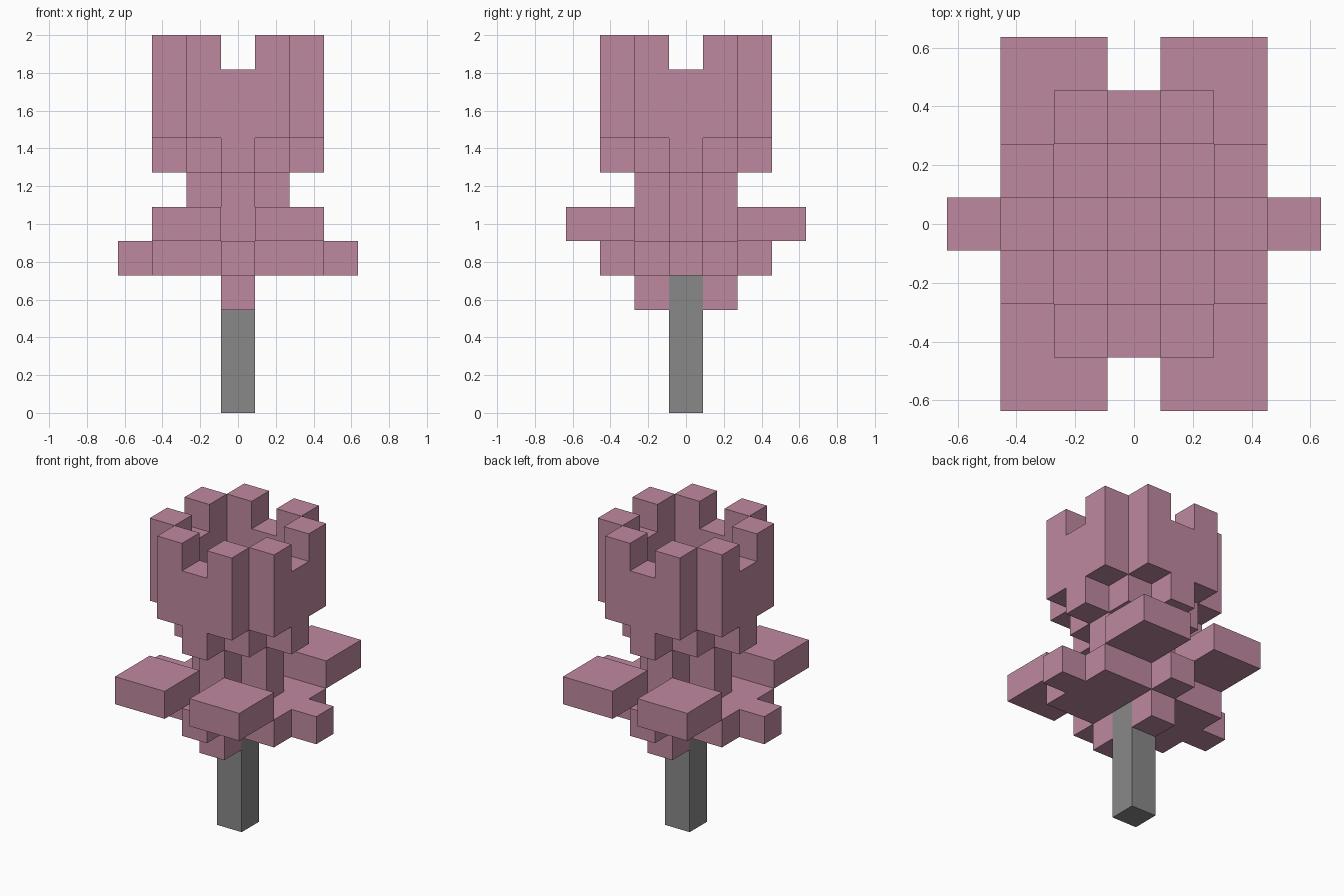
import bpy
import bmesh
from mathutils import Vector

UNIT = 2 / 11

cube = bpy.data.objects.get("Cube")
if cube:
    bpy.data.objects.remove(cube, do_unlink=True)


def make_material(name, color):
    mat = bpy.data.materials.new(name)
    mat.use_nodes = True
    mat.diffuse_color = color
    mat.node_tree.nodes["Principled BSDF"].inputs["Base Color"].default_value = color
    return mat


pink = make_material("dusty_pink", (0.52, 0.25, 0.35, 1))
grey = make_material("trunk_grey", (0.25, 0.25, 0.25, 1))


def block(xs, ys, zs):
    """Set of grid cells filling inclusive ranges."""
    return {(x, y, z)
            for x in range(xs[0], xs[1] + 1)
            for y in range(ys[0], ys[1] + 1)
            for z in range(zs[0], zs[1] + 1)}


def mirrored(cells):
    """Repeat cells across both vertical planes."""
    return {(x * sx, y * sy, z) for x, y, z in cells for sx in (1, -1) for sy in (1, -1)}


def swapped(cells):
    """Add the same cells with x and y exchanged."""
    return cells | {(y, x, z) for x, y, z in cells}


# Square trunk
trunk = block((0, 0), (0, 0), (0, 3))

# Small leaves beside the trunk top
lower_leaves = mirrored(block((0, 0), (1, 1), (3, 3)))

# Flat base of the flower with four short tips
leaf_base = block((-2, 2), (-1, 1), (4, 4))
leaf_base |= mirrored({(0, 2, 4), (3, 0, 4)})

# Four square outer leaves
outer_leaves = mirrored(block((1, 2), (2, 3), (5, 5)))

# Hollow cross-shaped neck
neck = mirrored(swapped(block((0, 0), (1, 1), (5, 6))))

# Stepped bottom of the cup
cup_bottom = mirrored(swapped({(1, 1, 7), (0, 2, 7)}))

# Cup walls with tall petals and lower gaps between them
petals = mirrored(swapped(block((1, 1), (2, 2), (8, 10))))
cup_walls = mirrored(swapped(block((0, 0), (2, 2), (8, 9))))

parts = {
    "trunk": (trunk, grey),
    "lower_leaves": (lower_leaves, pink),
    "leaf_base": (leaf_base, pink),
    "outer_leaves": (outer_leaves, pink),
    "neck": (neck, pink),
    "cup_bottom": (cup_bottom, pink),
    "petal_cup": (petals | cup_walls, pink),
}
filled = set().union(*(cells for cells, _ in parts.values()))


def build(name, cells, mat):
    """Mesh the exposed sides of the cells."""
    bm = bmesh.new()
    for cell in sorted(cells):
        center = Vector(cell) + Vector((0, 0, 0.5))
        for axis in range(3):
            for sign in (1, -1):
                normal = Vector((0, 0, 0))
                normal[axis] = sign
                neighbour = tuple(int(c + n) for c, n in zip(cell, normal))
                if neighbour in filled:
                    continue
                u = Vector((0, 0, 0))
                u[(axis + 1) % 3] = 0.5
                v = normal.cross(u)
                mid = center + normal / 2
                corners = (mid - u - v, mid + u - v, mid + u + v, mid - u + v)
                bm.faces.new([bm.verts.new(p * UNIT) for p in corners])
    bmesh.ops.remove_doubles(bm, verts=bm.verts, dist=0.001)
    mesh = bpy.data.meshes.new(name)
    bm.to_mesh(mesh)
    bm.free()
    mesh.materials.append(mat)
    bpy.context.collection.objects.link(bpy.data.objects.new(name, mesh))


for part_name, (part_cells, part_mat) in parts.items():
    build(part_name, part_cells, part_mat)
